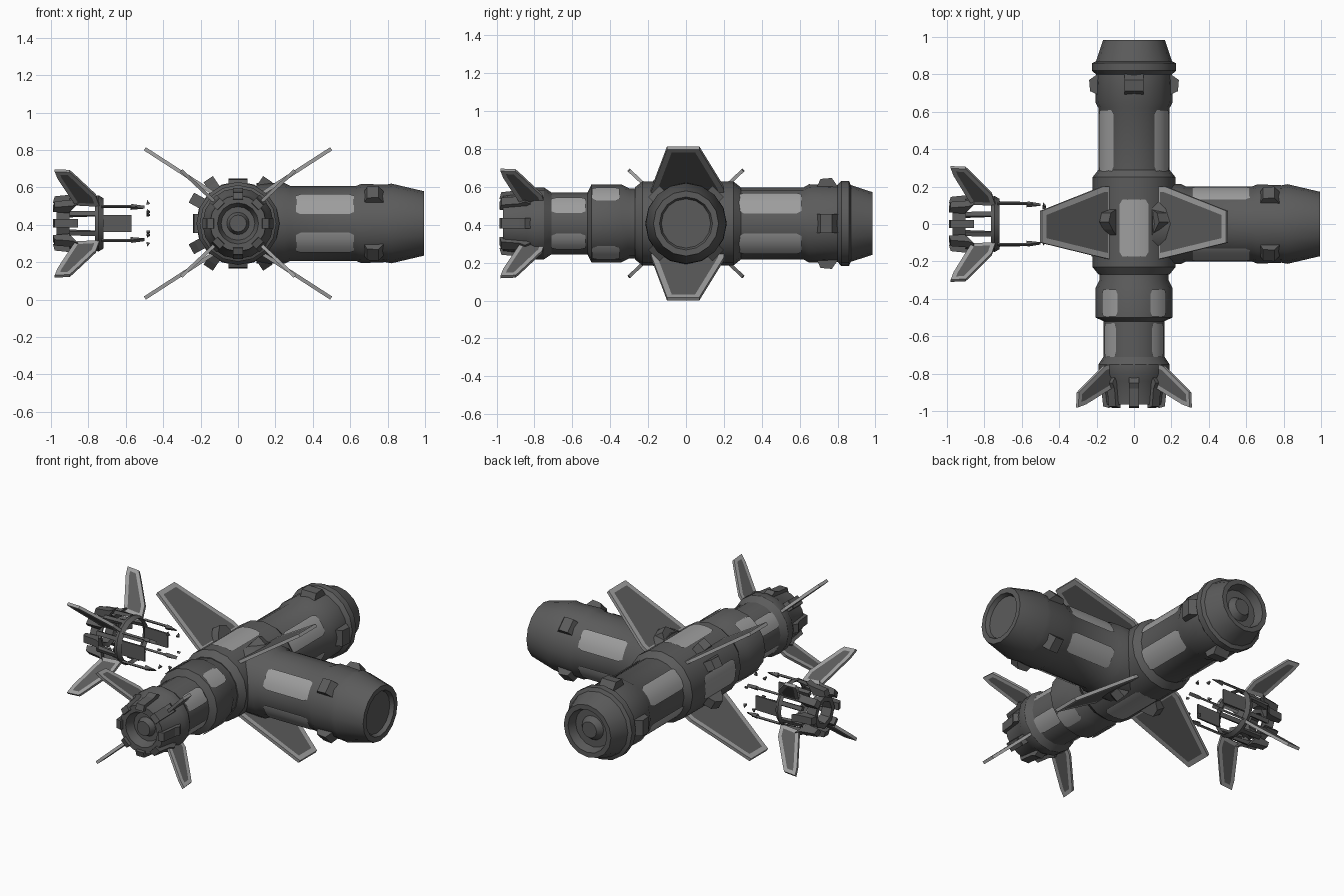
import bpy, bmesh, math
from mathutils import Matrix, Vector

if "Cube" in bpy.data.objects:
    bpy.data.objects.remove(bpy.data.objects["Cube"])

C = 0.407          # height of the body axis
SIDES = 16


def material(name, v):
    m = bpy.data.materials.new(name)
    m.diffuse_color = (v, v, v, 1)
    m.use_nodes = True
    m.node_tree.nodes["Principled BSDF"].inputs["Base Color"].default_value = m.diffuse_color
    return m


DARK = material("dark_grey_hull", 0.105)
LIGHT = material("light_grey_panel", 0.34)


def frame(deg):
    # local x runs outward along an arm, local y/z span its cross-section
    return Matrix.Translation((0, 0, C)) @ Matrix.Rotation(math.radians(deg), 4, 'Z')


RIGHT, BACK, LEFT, FRONT = frame(0), frame(90), frame(180), frame(-90)


def spin(m, deg):
    return m @ Matrix.Rotation(math.radians(deg), 4, 'X')


def finish(name, bm, mats, matrix, smooth=None):
    me = bpy.data.meshes.new(name)
    bm.to_mesh(me)
    bm.free()
    for m in mats:
        me.materials.append(m)
    if smooth:
        for p in me.polygons:
            p.use_smooth = True
        me.set_sharp_from_angle(angle=math.radians(smooth))
    ob = bpy.data.objects.new(name, me)
    ob.matrix_world = matrix
    bpy.context.collection.objects.link(ob)
    return ob


def lathe(name, profile, matrix, sides=SIDES, closed=False):
    bm = bmesh.new()
    rings = []
    for t, r in profile:
        n = sides if r > 0 else 1
        rings.append([bm.verts.new((t, r * math.cos(2 * math.pi * i / sides),
                                    r * math.sin(2 * math.pi * i / sides))) for i in range(n)])
    pairs = list(zip(rings, rings[1:])) + ([(rings[-1], rings[0])] if closed else [])
    for a, b in pairs:
        for i in range(sides):
            q = [a[i % len(a)], a[(i + 1) % len(a)], b[(i + 1) % len(b)], b[i % len(b)]]
            bm.faces.new(list(dict.fromkeys(q)))
    bmesh.ops.recalc_face_normals(bm, faces=bm.faces)
    return finish(name, bm, [DARK], matrix, 32)


def panel(name, matrix, t0, t1, mid, half, r, mat=LIGHT, c=0.025):
    # thin curved plate with clipped corners
    bm = bmesh.new()
    cols = []
    for k, f in enumerate((-1, -0.8, -0.4, 0, 0.4, 0.8, 1)):
        a = math.radians(mid + half * f)
        d = c if k in (0, 6) else 0
        cols.append([bm.verts.new((t, (r + 0.004) * math.cos(a), (r + 0.004) * math.sin(a)))
                     for t in (t0 + d, t1 - d)])
    for a, b in zip(cols, cols[1:]):
        bm.faces.new((a[0], b[0], b[1], a[1]))
    return finish(name, bm, [mat], matrix, 60)


def slab(name, outline, thick, matrix, inset=0, mats=(DARK, DARK)):
    # flat plate from an outline, with an optional second colour inset on both sides
    bm = bmesh.new()
    lo = [bm.verts.new((x, y, -thick / 2)) for x, y in outline]
    hi = [bm.verts.new((x, y, thick / 2)) for x, y in outline]
    caps = [bm.faces.new(lo), bm.faces.new(hi)]
    n = len(lo)
    for i in range(n):
        bm.faces.new((lo[i], lo[(i + 1) % n], hi[(i + 1) % n], hi[i]))
    bmesh.ops.recalc_face_normals(bm, faces=bm.faces)
    if inset:
        bmesh.ops.inset_individual(bm, faces=caps, thickness=inset, use_even_offset=True)
        for f in caps:
            f.material_index = 1
    return finish(name, bm, mats, matrix)


# central hub and its three attached arms
lathe("hub", [(-0.29, 0), (-0.29, 0.19), (-0.25, 0.222), (0.23, 0.222), (0.27, 0.19), (0.27, 0)], FRONT)
lathe("front_arm", [(0.2, 0), (0.2, 0.185), (0.3, 0.185), (0.34, 0.205), (0.5, 0.205), (0.52, 0.163),
                    (0.71, 0.163), (0.75, 0.19), (0.8, 0.19), (0.84, 0.165), (0.965, 0.15),
                    (0.965, 0.11), (0.91, 0.09), (0.91, 0.06), (0.945, 0.045), (0.945, 0)], FRONT)
lathe("back_arm", [(0.2, 0), (0.2, 0.19), (0.62, 0.19), (0.65, 0.207), (0.8, 0.203), (0.82, 0.225),
                   (0.86, 0.225), (0.87, 0.203), (0.985, 0.165), (0.985, 0.135), (0.93, 0.12),
                   (0.93, 0.075), (0.965, 0.05), (0.965, 0)], BACK)
lathe("right_arm", [(0.1, 0), (0.1, 0.215), (0.25, 0.215), (0.28, 0.2), (0.63, 0.2), (0.66, 0.212),
                    (0.79, 0.207), (0.82, 0.213), (0.995, 0.172), (0.995, 0.14), (0.97, 0.13),
                    (0.97, 0)], RIGHT)

# light panels around the arms and hub
for q in (0, 90, 180, 270):
    flip = 1 if q in (0, 180) else -1
    base = 90 * round(q / 90)
    mid = {0: 0, 90: 180, 180: 180, 270: 360}[base]

    def diag(a):
        return mid + flip * a
    panel("front_arm_panel", FRONT, 0.53, 0.71, diag(37), 18, 0.163)
    panel("front_collar_panel", FRONT, 0.35, 0.495, diag(50), 15, 0.205)
    panel("back_arm_panel", BACK, 0.28, 0.61, diag(36), 20, 0.19)
    panel("right_arm_panel", RIGHT, 0.31, 0.62, diag(32), 18, 0.2)
for a in (90, 180, 270):
    panel("hub_panel", FRONT, -0.13, 0.175, a, 20, 0.222)

# main fins on the hub, each with clamps on both sides of its root
fin = [(0, -0.19), (0, 0.2), (0.06, 0.2), (0.45, 0.07), (0.45, -0.1), (0.06, -0.18)]
clamp = [(-0.09, 0.18), (-0.06, 0.265), (-0.01, 0.285), (0.03, 0.25), (0.09, 0.18)]
for sx in (-1, 1):
    for sz in (-1, 1):
        u = Vector((sx * 0.375, 0, sz * 0.242)).normalized()
        v = Vector((0, 1, 0))
        m = Matrix((u, v, u.cross(v))).transposed().to_4x4()
        m.translation = Vector((sx * 0.12, 0, C + sz * 0.155))
        slab("main_fin", fin, 0.02, m, 0.03, (LIGHT, DARK))
        for a in (29, 56):
            deg = sz * (a if sx > 0 else 180 - a)
            slab("fin_clamp", clamp, 0.06, spin(FRONT, deg), 0.012)

# tail fins and nozzle petals, on the front arm and on the detached left tail
tail = [(0.74, 0.14), (0.76, 0.22), (0.88, 0.385), (0.9, 0.41), (0.98, 0.415), (0.965, 0.36), (0.87, 0.15)]
petal = [(0.80, 0.16), (0.85, 0.19), (0.88, 0.175), (0.975, 0.165), (0.985, 0.13), (0.9, 0.12)]
for side, m in (("front", FRONT), ("left", LEFT)):
    for a in (43, 137, 223, 317):
        slab(side + "_tail_fin", tail, 0.018, spin(m, a), 0.022, (LIGHT, DARK))
    for k in range(8):
        p = petal if side == "front" else [(t + 0.005, r - 0.02) for t, r in petal[1:]]
        slab(side + "_petal", p, 0.055 if side == "front" else 0.045, spin(m, k * 45), 0.01)

# grip blocks on the back and right arms
grip = [(0.67, 0.19), (0.69, 0.235), (0.75, 0.24), (0.785, 0.19)]
for k in range(4):
    slab("right_arm_grip", grip, 0.085, spin(RIGHT, 45 + 90 * k), 0.018)
    slab("back_arm_grip", [(t + 0.02, r) for t, r in grip], 0.1, spin(BACK, 90 * k), 0.018)

# detached left tail: open collar rings, stringers, side plates, rods and shards
lathe("left_collar", [(0.72, 0.135), (0.745, 0.15), (0.765, 0.145), (0.74, 0.125)], LEFT, closed=True)
lathe("left_nozzle_ring", [(0.9, 0.085), (0.97, 0.1), (0.97, 0.07), (0.91, 0.06)], LEFT, 8, True)
stringer = [(0.74, 0.13), (0.74, 0.145), (0.9, 0.14), (0.9, 0.115)]
for k in range(8):
    slab("left_stringer", stringer, 0.025, spin(LEFT, 22.5 + 45 * k))
for a in (0, 180):
    slab("left_side_plate", [(0.57, 0.108), (0.57, 0.118), (0.73, 0.122), (0.73, 0.11)], 0.09, spin(LEFT, a))
shard = [(0.5, 0.135), (0.57, 0.15), (0.575, 0.125)]
for a in (40, 140, 220, 320):
    slab("left_rod", [(0.54, 0.136), (0.54, 0.148), (0.73, 0.148), (0.73, 0.136)], 0.012, spin(LEFT, a))
    slab("left_rod_tip", shard, 0.02, spin(LEFT, a))
for k in range(6):
    slab("left_shard", [(0.47, 0.105), (0.485, 0.125), (0.49, 0.1)], 0.012, spin(LEFT, 25 + 60 * k))
